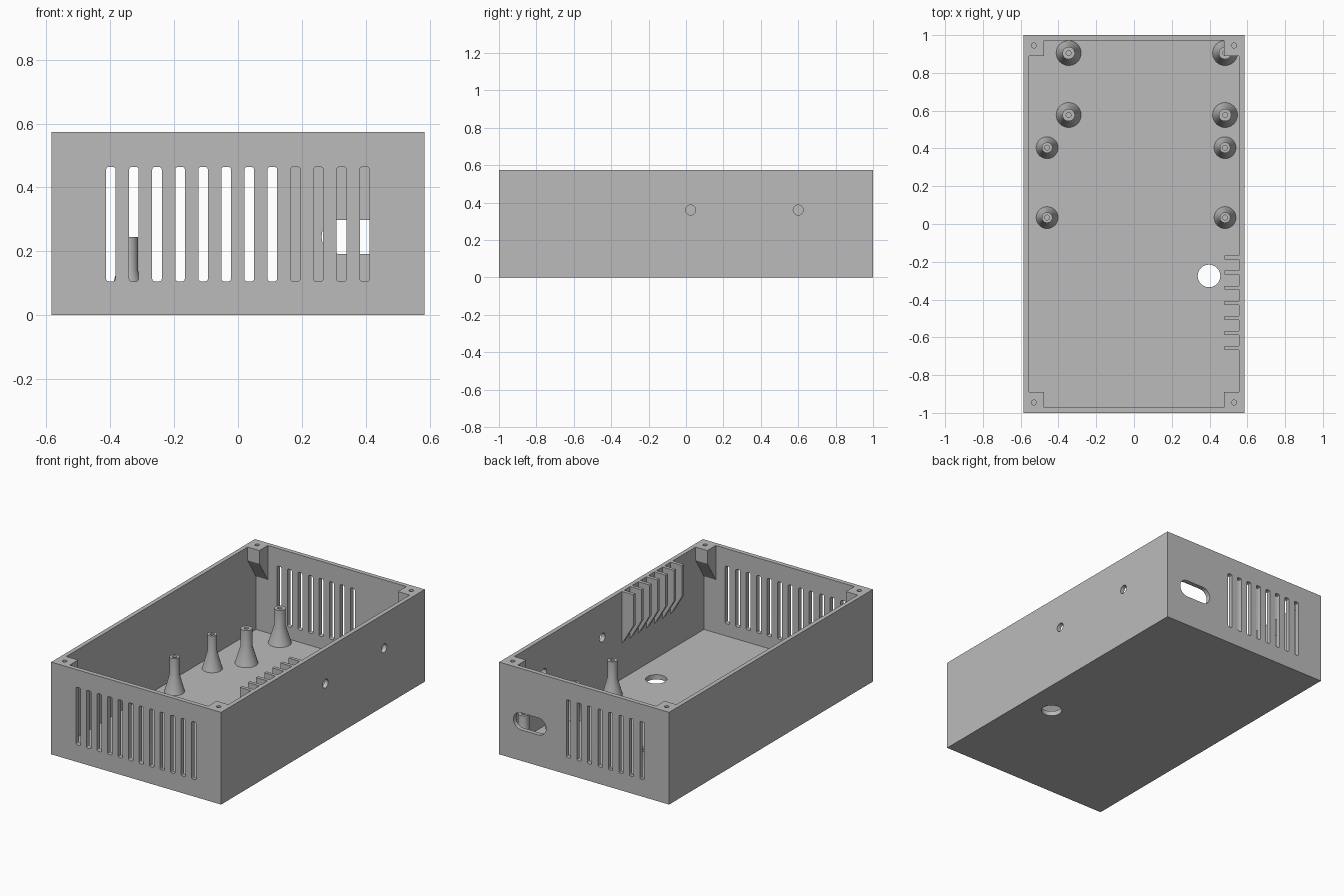
import bpy
import bmesh
from math import pi, cos, sin, radians

cube = bpy.data.objects.get("Cube")
if cube:
    bpy.data.objects.remove(cube, do_unlink=True)

# Overall dimensions
HX, HY, TOP = 0.584, 1.0, 0.573
IX, IY, FLOOR = 0.557, 0.972, 0.03

grey = bpy.data.materials.new("plain_grey")
grey.use_nodes = True
colour = (0.5, 0.5, 0.5, 1)
grey.diffuse_color = colour
grey.node_tree.nodes["Principled BSDF"].inputs["Base Color"].default_value = colour


def rounded(u, v, w, h, r, steps=6):
    """Outline of a rounded rectangle; w = h = 2r gives a circle."""
    points = []
    for k, (su, sv) in enumerate([(1, 1), (-1, 1), (-1, -1), (1, -1)]):
        for i in range(steps + 1):
            a = (k + i / steps) * pi / 2
            points.append((u + su * (w / 2 - r) + r * cos(a),
                           v + sv * (h / 2 - r) + r * sin(a)))
    return points


def circle(u, v, r):
    return rounded(u, v, 2 * r, 2 * r, r)


def rect(u0, v0, u1, v1):
    return [(u0, v0), (u1, v0), (u1, v1), (u0, v1)]


def prisms(name, items):
    """One object from (outline, axis, low, high) extrusions."""
    bm = bmesh.new()
    for outline, axis, low, high in items:
        verts = []
        for u, v in outline:
            co = [u, v]
            co.insert(axis, low)
            verts.append(bm.verts.new(co))
        face = bm.faces.new(verts)
        out = bmesh.ops.extrude_face_region(bm, geom=[face])
        step = [0, 0, 0]
        step[axis] = high - low
        moved = [g for g in out["geom"] if isinstance(g, bmesh.types.BMVert)]
        bmesh.ops.translate(bm, verts=moved, vec=step)
    bmesh.ops.remove_doubles(bm, verts=bm.verts, dist=1e-5)
    return finish(name, bm)


def finish(name, bm):
    bmesh.ops.recalc_face_normals(bm, faces=bm.faces)
    mesh = bpy.data.meshes.new(name)
    bm.to_mesh(mesh)
    bm.free()
    mesh.materials.append(grey)
    obj = bpy.data.objects.new(name, mesh)
    bpy.context.collection.objects.link(obj)
    return obj


def activate(obj):
    bpy.ops.object.select_all(action="DESELECT")
    obj.select_set(True)
    bpy.context.view_layer.objects.active = obj


def cut(obj, items):
    cutter = prisms("cutter", items)
    cutter.hide_render = True
    mod = obj.modifiers.new("cut", "BOOLEAN")
    mod.operation = "DIFFERENCE"
    mod.solver = "EXACT"
    mod.object = cutter
    activate(obj)
    bpy.ops.object.modifier_apply(modifier=mod.name)
    bpy.data.objects.remove(cutter, do_unlink=True)


def smooth(obj):
    activate(obj)
    bpy.ops.object.shade_smooth_by_angle(angle=radians(30))


# Open box with floor and four walls
case = prisms("case_shell", [(rect(-HX, -HY, HX, HY), 2, 0, TOP)])
cut(case, [(rect(-IX, -IY, IX, IY), 2, FLOOR, 1)])


# Vent slots at both ends, cable opening, side holes and floor hole
def slot(i):
    return rounded(-0.398 + 0.0722 * i, 0.285, 0.03, 0.358, 0.008, 3)


openings = [(slot(i), 1, -1.1, -0.9) for i in range(12)]
openings += [(slot(i), 1, 0.9, 1.1) for i in range(8)]
openings.append((rounded(0.374, 0.245, 0.225, 0.106, 0.053), 1, 0.9, 1.1))
openings += [(circle(y, 0.36, 0.027), 0, 0.5, 0.7) for y in (0.025, 0.6)]
openings.append((circle(0.397, -0.275, 0.06), 2, -0.1, 0.1))
cut(case, openings)
smooth(case)

# Corner screw blocks with sloped undersides
for sx, side in ((-1, "right"), (1, "left")):
    for sy, end in ((-1, "front"), (1, "back")):
        outline = [(sy * IY, TOP), (sy * 0.89, TOP),
                   (sy * 0.89, 0.49), (sy * IY, 0.36)]
        block = prisms(f"{end}_{side}_screw_block",
                       [(outline, 0, sx * 0.476, sx * IX)])
        cut(block, [(circle(sx * 0.53, sy * 0.945, 0.013), 2, 0.47, 0.7)])
        smooth(block)

# Row of tapered ribs on the left wall
rib = [(IX, TOP), (0.48, TOP), (0.48, 0.38), (IX, 0.25)]


def rib_outline():
    return [(x, z) for x, z in rib]


prisms("wall_ribs", [(rib_outline(), 1, -0.189 - 0.0795 * i, -0.168 - 0.0795 * i)
                     for i in range(7)])


# Standoff posts: flared base, straight neck and blind screw hole
def post(name, x, y, base, neck):
    profile = [(0, FLOOR), (base, FLOOR), (neck, 0.14), (neck, 0.245),
               (0.013, 0.245), (0.013, 0.15), (0, 0.15)]
    bm = bmesh.new()
    verts = [bm.verts.new((r, 0, z)) for r, z in profile]
    edges = [bm.edges.new(pair) for pair in zip(verts, verts[1:])]
    bmesh.ops.spin(bm, geom=verts + edges, cent=(0, 0, 0), axis=(0, 0, 1),
                   angle=2 * pi, steps=32)
    bmesh.ops.remove_doubles(bm, verts=bm.verts, dist=1e-5)
    obj = finish(name, bm)
    obj.location = (x, y, 0)
    smooth(obj)


for n, y in enumerate((0.905, 0.577)):
    post(f"large_post_right_{n + 1}", -0.346, y, 0.066, 0.033)
    post(f"large_post_left_{n + 1}", 0.482, y, 0.066, 0.033)
for n, y in enumerate((0.404, 0.034)):
    post(f"small_post_right_{n + 1}", -0.46, y, 0.058, 0.028)
    post(f"small_post_left_{n + 1}", 0.482, y, 0.058, 0.028)
